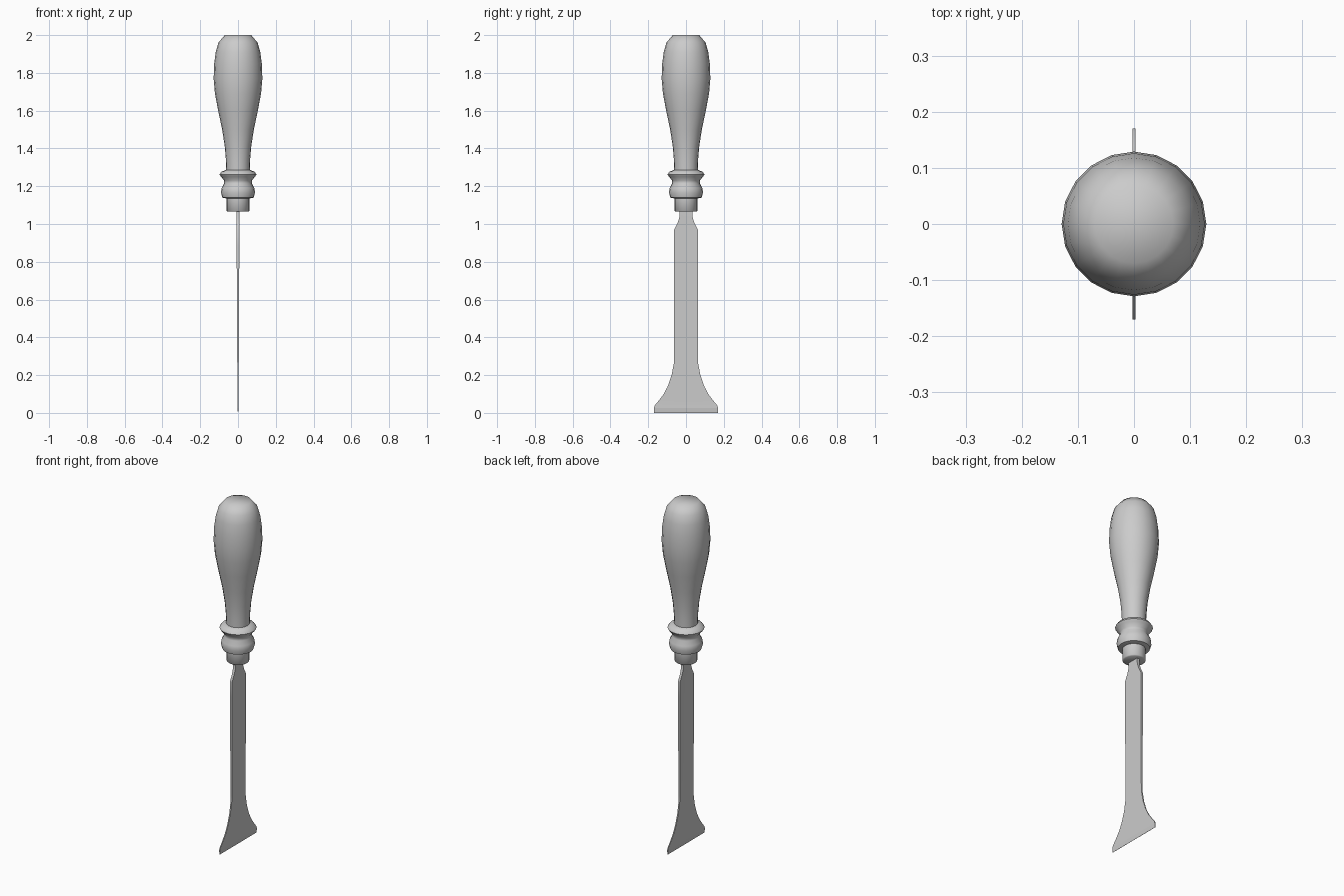
import bpy, bmesh, math

cube = bpy.data.objects.get("Cube")
if cube:
    bpy.data.objects.remove(cube)

grey = bpy.data.materials.new("plain_grey")
grey.use_nodes = True
colour = (0.6, 0.6, 0.6, 1)
grey.diffuse_color = colour
grey.node_tree.nodes["Principled BSDF"].inputs["Base Color"].default_value = colour


def loft(name, rings, angle):
    """Skin a stack of equal point rings, cap both ends and shade it."""
    bm = bmesh.new()
    rows = [[bm.verts.new(p) for p in ring] for ring in rings]
    n = len(rows[0])
    for a, b in zip(rows, rows[1:]):
        for i in range(n):
            j = (i + 1) % n
            bm.faces.new((a[i], a[j], b[j], b[i]))
    bm.faces.new(rows[0])
    bm.faces.new(rows[-1])
    bmesh.ops.recalc_face_normals(bm, faces=bm.faces)
    mesh = bpy.data.meshes.new(name)
    bm.to_mesh(mesh)
    bm.free()
    mesh.materials.append(grey)
    obj = bpy.data.objects.new(name, mesh)
    bpy.context.collection.objects.link(obj)
    bpy.ops.object.select_all(action="DESELECT")
    obj.select_set(True)
    bpy.context.view_layer.objects.active = obj
    bpy.ops.object.shade_smooth_by_angle(angle=math.radians(angle))
    return obj


def circle(r, z, sides=20):
    steps = [math.tau * i / sides for i in range(sides)]
    return [(r * math.cos(a), r * math.sin(a), z) for a in steps]


# Turned handle: (radius, height)
grip = [(.062, 1.28), (.064, 1.34), (.07, 1.41), (.084, 1.5), (.105, 1.6), (.122, 1.69),
        (.129, 1.77), (.126, 1.85), (.118, 1.91), (.104, 1.96), (.07, 2)]
collar = [(.06, 1.135), (.083, 1.14), (.09, 1.165), (.087, 1.19), (.073, 1.215),
          (.073, 1.23), (.09, 1.25), (.098, 1.262), (.088, 1.277), (.062, 1.287)]
ferrule = [(.054, 1.065), (.06, 1.07), (.06, 1.14)]
for name, profile in (("handle_grip", grip), ("handle_collar", collar), ("ferrule", ferrule)):
    loft(name, [circle(r, z) for r, z in profile], 50)


# Blade: (height, half width, half thickness, groove depth on the -x face)
def section(z, w, t, groove):
    front = [(t, w * u, z) for u in (-1, 0, 1)]
    back = [(-t + groove * (1 - abs(u)), w * u, z) for u in (1, .5, 0, -.5, -1)]
    return front + back


blade = [(.025, .17, .003, 0), (.04, .165, .0025, 0), (.07, .14, .0025, 0),
         (.1, .118, .003, 0), (.14, .097, .003, 0), (.2, .076, .0035, 0),
         (.27, .063, .004, 0), (.3, .063, .004, .003), (.58, .063, .006, .008),
         (.88, .063, .007, .009), (.97, .063, .007, .006), (1.0, .047, .007, .003),
         (1.03, .036, .008, 0), (1.09, .033, .008, 0)]
loft("blade", [section(*row) for row in blade], 30)

# Ground cutting edge
loft("cutting_edge", [section(0, .17, .0005, 0), section(.025, .17, .003, 0)], 30)
